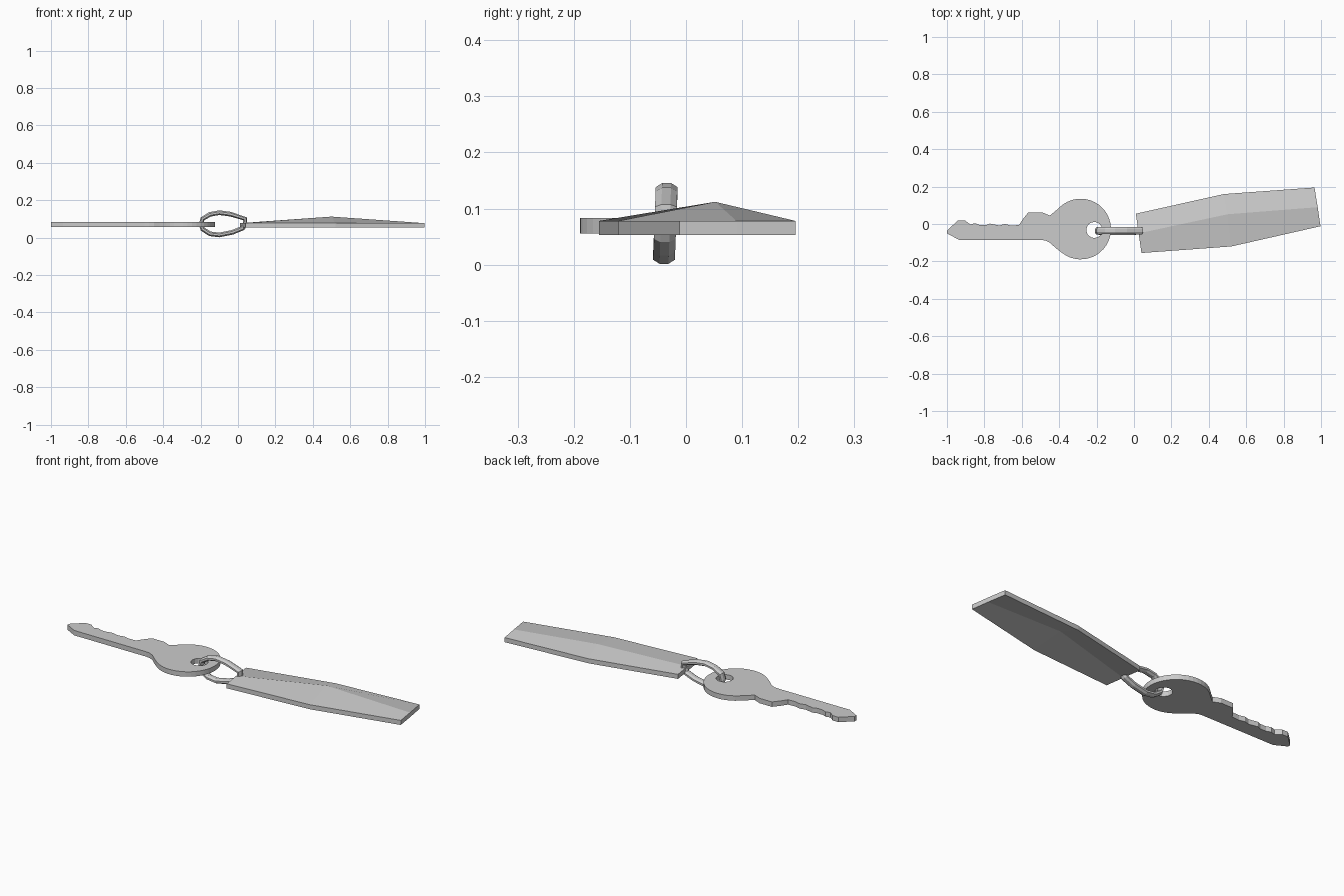
import bpy, bmesh
from math import sin, cos, pi, radians
from mathutils import Vector

cube = bpy.data.objects.get("Cube")
if cube:
    bpy.data.objects.remove(cube, do_unlink=True)

grey = bpy.data.materials.new("plain_grey")
grey.use_nodes = True
grey.diffuse_color = (0.6, 0.6, 0.6, 1)
grey.node_tree.nodes["Principled BSDF"].inputs["Base Color"].default_value = (0.6, 0.6, 0.6, 1)


def finish(name, bm):
    bmesh.ops.recalc_face_normals(bm, faces=bm.faces)
    mesh = bpy.data.meshes.new(name)
    bm.to_mesh(mesh)
    bm.free()
    mesh.materials.append(grey)
    obj = bpy.data.objects.new(name, mesh)
    bpy.context.collection.objects.link(obj)
    return obj


def arc(cx, cy, r, start, end, steps):
    angles = [radians(start + (end - start) * i / steps) for i in range(steps + 1)]
    return [(cx + r * cos(a), cy + r * sin(a)) for a in angles]


# Key: outline with a round hole, filled and extruded
tip_and_teeth = [(-0.935, -0.085), (-1, -0.05), (-1, -0.035), (-0.94, 0.02),
                 (-0.905, 0.02), (-0.875, -0.003), (-0.85, 0.004), (-0.825, -0.006),
                 (-0.79, -0.006), (-0.77, 0.002), (-0.74, -0.004), (-0.72, -0.008),
                 (-0.69, 0), (-0.66, -0.008), (-0.615, -0.006), (-0.595, 0.025),
                 (-0.565, 0.062), (-0.49, 0.062), (-0.45, 0.045), (-0.425, 0.065)]
head = arc(-0.285, -0.027, 0.162, 132, -128, 30)
neck = [(-0.42, -0.127), (-0.45, -0.1), (-0.475, -0.088), (-0.5, -0.085)]
hole = arc(-0.212, -0.032, 0.043, 0, 337.5, 15)

bm = bmesh.new()
edges = []
for loop in (tip_and_teeth + head + neck, hole):
    verts = [bm.verts.new((x, y, 0.056)) for x, y in loop]
    edges += [bm.edges.new((verts[i - 1], verts[i])) for i in range(len(verts))]
bmesh.ops.triangle_fill(bm, edges=edges, use_beauty=True)
extruded = bmesh.ops.extrude_face_region(bm, geom=bm.faces[:], use_keep_orig=True)
top = [v for v in extruded["geom"] if isinstance(v, bmesh.types.BMVert)]
bmesh.ops.translate(bm, verts=top, vec=(0, 0, 0.027))
finish("key", bm)

# Tag: bent plate, its middle raised above a flat rim
rows = [[(0.04, -0.155), (0.025, -0.05), (0.01, 0.055)],
        [(0.52, -0.12), (0.5, 0.052), (0.48, 0.16)],
        [(0.997, -0.012), (0.982, 0.09), (0.965, 0.195)]]
bm = bmesh.new()
layers = []
for base in (0.053, 0.078):
    layers.append([[bm.verts.new((x, y, base + (0.034 if i == j == 1 else 0)))
                    for j, (x, y) in enumerate(row)] for i, row in enumerate(rows)])
for g in layers:
    for i in range(2):
        for j in range(2):
            bm.faces.new((g[i][j], g[i + 1][j], g[i + 1][j + 1], g[i][j + 1]))
rim = [(0, 0), (1, 0), (2, 0), (2, 1), (2, 2), (1, 2), (0, 2), (0, 1)]
low, high = layers
for k in range(len(rim)):
    (a, b), (c, d) = rim[k - 1], rim[k]
    bm.faces.new((low[a][b], low[c][d], high[c][d], high[a][b]))
finish("tag", bm)

# Link: closed loop with a flattened eight-sided section
path = [(-0.197, 0.07), (-0.19, 0.1), (-0.15, 0.124), (-0.1, 0.133), (-0.04, 0.125),
        (0.038, 0.1), (0.038, 0.07), (0.025, 0.05), (-0.03, 0.028), (-0.1, 0.014),
        (-0.15, 0.02), (-0.19, 0.046)]
path = [Vector(p) for p in path]
bm = bmesh.new()
rings = []
for i, p in enumerate(path):
    before = (p - path[i - 1]).normalized()
    after = (path[(i + 1) % len(path)] - p).normalized()
    along = (before + after).normalized()
    out = Vector((-along.y, along.x))
    y_mid = -0.037 + (p.y - 0.07) * 0.04
    ring = []
    for k in range(8):
        a = pi / 8 + k * pi / 4
        q = p + out * 0.0135 * cos(a)
        ring.append(bm.verts.new((q.x, y_mid + 0.021 * sin(a), q.y)))
    rings.append(ring)
for i in range(len(rings)):
    a, b = rings[i - 1], rings[i]
    for k in range(8):
        bm.faces.new((a[k - 1], a[k], b[k], b[k - 1]))
finish("link", bm)
